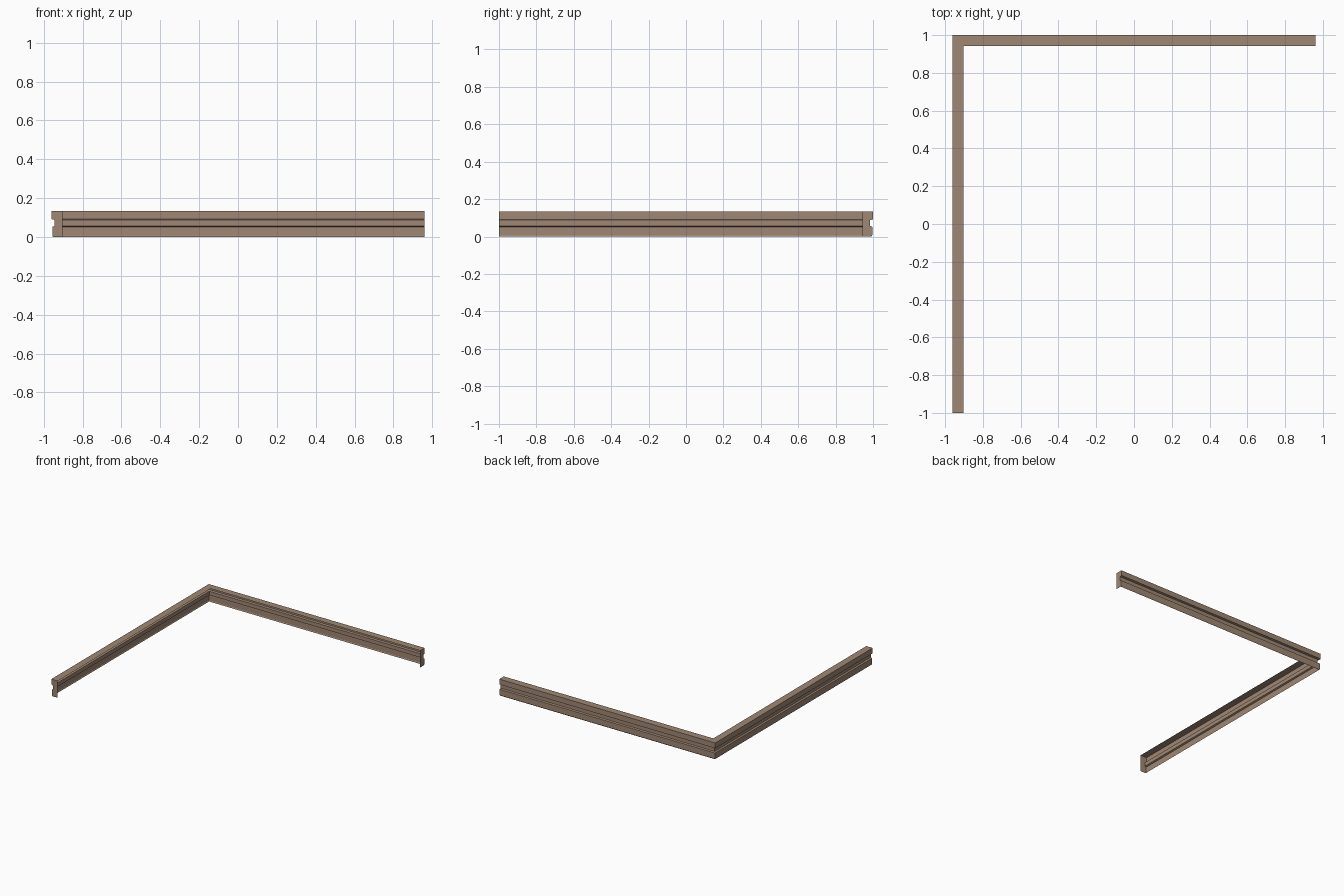
import bpy, bmesh

if "Cube" in bpy.data.objects:
    bpy.data.objects.remove(bpy.data.objects["Cube"])

# Cross-section: (distance inward from the outer face, height)
PROFILE = [(0.008, 0), (0.004, 0.008), (0.004, 0.052), (0.016, 0.057),
           (0.016, 0.088), (0.0, 0.092), (0.0, 0.135), (0.057, 0.135)]
DEPTH = 0.057
HX, HY = 0.96, 1.0

mat = bpy.data.materials.new("warm brown")
mat.diffuse_color = (0.345, 0.243, 0.172, 1)
mat.use_nodes = True
mat.node_tree.nodes["Principled BSDF"].inputs["Base Color"].default_value = mat.diffuse_color


def station(i, d, z):
    """Point of the section at the front end, the mitred corner or the right end."""
    return [(-HX + d, -HY, z), (-HX + d, HY - d, z), (HX, HY - d, z)][i]


bm = bmesh.new()

# Hollow moulding: top plate and grooved outer face swept around the corner
rows = [[bm.verts.new(station(i, d, z)) for d, z in PROFILE] for i in range(3)]
for a, b in zip(rows, rows[1:]):
    for k in range(len(PROFILE) - 1):
        bm.faces.new((a[k], a[k + 1], b[k + 1], b[k]))

# End caps closing both free ends
for i in (0, 2):
    corner = bm.verts.new(station(i, DEPTH, 0))
    loop = rows[i] + [corner]
    bm.faces.new(loop[::-1] if i == 0 else loop)

bmesh.ops.recalc_face_normals(bm, faces=bm.faces)

# Make the top plate face upward
if max(bm.faces, key=lambda f: f.calc_center_median().z).normal.z < 0:
    bmesh.ops.reverse_faces(bm, faces=bm.faces)

mesh = bpy.data.meshes.new("corner_moulding")
bm.to_mesh(mesh)
bm.free()
mesh.materials.append(mat)
bpy.context.collection.objects.link(bpy.data.objects.new("corner_moulding", mesh))
